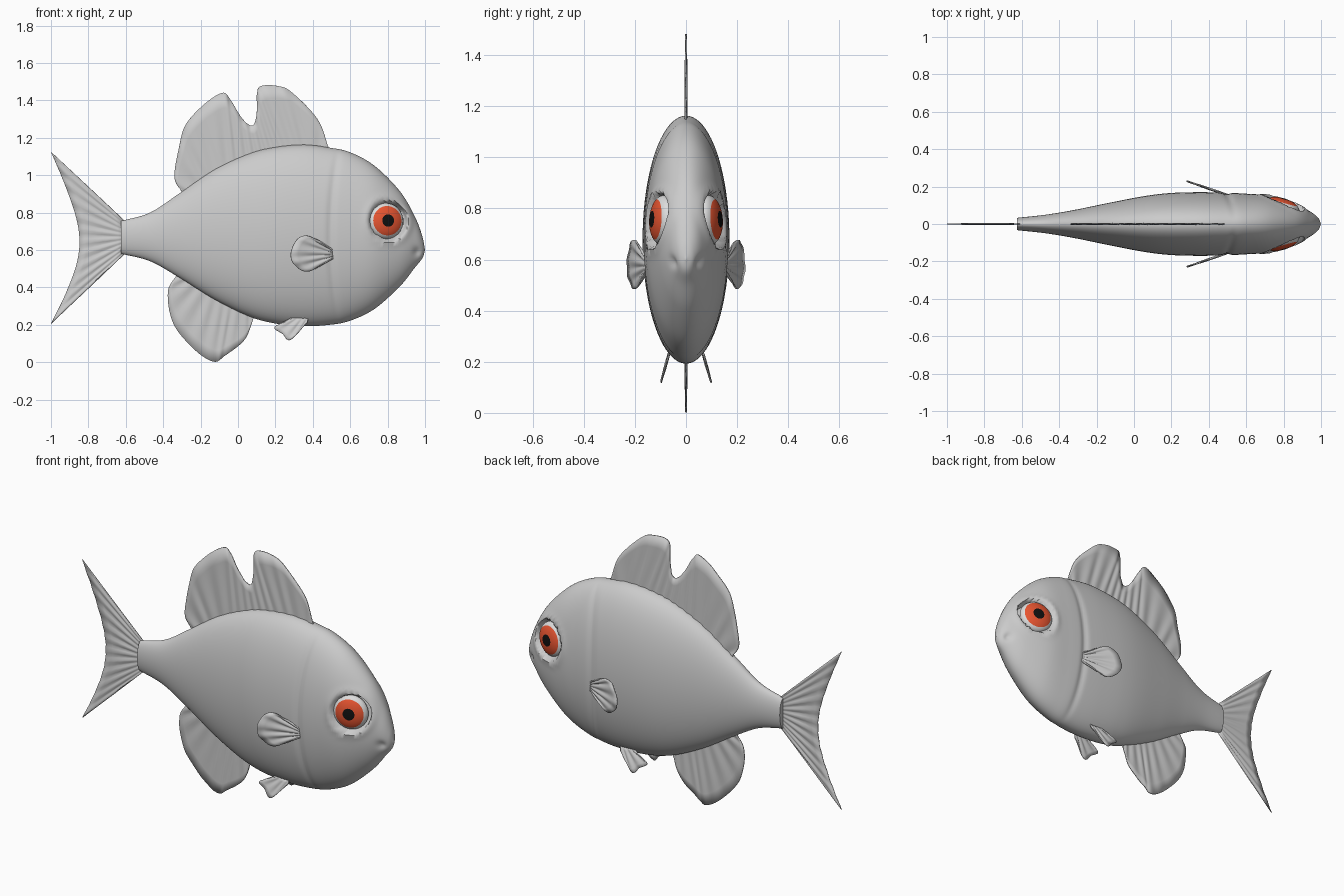
import bpy, bmesh, math
from mathutils import Vector, Matrix

if "Cube" in bpy.data.objects:
    bpy.data.objects.remove(bpy.data.objects["Cube"])


def material(name, r, g, b):
    m = bpy.data.materials.new(name)
    m.use_nodes = True
    m.diffuse_color = (r, g, b, 1)
    m.node_tree.nodes["Principled BSDF"].inputs["Base Color"].default_value = (r, g, b, 1)
    return m


GREY = material("body grey", 0.6, 0.6, 0.6)
WHITE = material("eye white", 0.72, 0.72, 0.72)
RED = material("iris red", 0.8, 0.09, 0.03)
BLACK = material("pupil black", 0.005, 0.005, 0.005)


def finish(name, bm, mats, angle=60):
    bmesh.ops.recalc_face_normals(bm, faces=bm.faces)
    me = bpy.data.meshes.new(name)
    bm.to_mesh(me)
    bm.free()
    for m in mats:
        me.materials.append(m)
    ob = bpy.data.objects.new(name, me)
    bpy.context.collection.objects.link(ob)
    bpy.ops.object.select_all(action='DESELECT')
    ob.select_set(True)
    bpy.context.view_layer.objects.active = ob
    bpy.ops.object.shade_smooth_by_angle(angle=math.radians(angle))
    return ob


def spline(points, steps):
    """Smooth curve through points of any dimension."""
    p = [Vector(q) for q in points]
    p = [p[0] * 2 - p[1]] + p + [p[-1] * 2 - p[-2]]
    out = []
    for a, b, c, d in zip(p, p[1:], p[2:], p[3:]):
        for i in range(steps):
            t = i / steps
            out.append((b * 2 + (c - a) * t + (a * 2 - b * 5 + c * 4 - d) * t ** 2
                        + (b * 3 - a - c * 3 + d) * t ** 3) * 0.5)
    return out + [p[-2]]


def skin(bm, rows, closed):
    n = len(rows[0])
    for lo, hi in zip(rows, rows[1:]):
        for j in range(n if closed else n - 1):
            k = (j + 1) % n
            bm.faces.new((lo[j], lo[k], hi[k], hi[j]))


def smoothstep(a, b, v):
    t = min(1, max(0, (v - a) / (b - a)))
    return t * t * (3 - 2 * t)


# Body: rings of x, top, bottom, half width
EYE = Vector((0.803, 0.755))
PROFILE = [(-0.625, 0.755, 0.58, 0.033), (-0.47, 0.80, 0.54, 0.05),
           (-0.31, 0.905, 0.45, 0.077), (-0.125, 1.03, 0.335, 0.115),
           (0.06, 1.115, 0.245, 0.15), (0.2, 1.15, 0.207, 0.166),
           (0.355, 1.163, 0.193, 0.17), (0.49, 1.147, 0.2, 0.167),
           (0.6, 1.122, 0.222, 0.162), (0.73, 1.05, 0.285, 0.15),
           (0.865, 0.915, 0.405, 0.108), (0.945, 0.78, 0.505, 0.065),
           (0.985, 0.675, 0.555, 0.032), (1.0, 0.6, 0.6, 0)]


def sculpt(x, y, z):
    # Gill groove
    gill = 0.495 + 0.2 * (z - 0.68) ** 2
    y *= 1 - 0.055 * math.exp(-((x - gill) / 0.018) ** 2)
    # Eye sockets with a soft lid around them
    r = (Vector((x, z)) - EYE).length
    push = 0.006 * math.exp(-((r - 0.118) / 0.018) ** 2) - 0.055 * (1 - smoothstep(0.084, 0.108, r))
    # Mouth corners
    push -= 0.012 * math.exp(-((x - 0.955) / 0.02) ** 2 - ((z - 0.59) / 0.022) ** 2)
    size = abs(y)
    return Vector((x, math.copysign(max(size + push * min(1, size / 0.04), 0), y), z))


bm = bmesh.new()
rows = []
SIDES = 80
for x, top, bottom, width in spline(PROFILE, 10):
    row = []
    for j in range(SIDES):
        a = math.tau * j / SIDES
        z = (top + bottom) / 2 + (top - bottom) / 2 * math.cos(a)
        row.append(bm.verts.new(sculpt(x, width * math.sin(a), z)))
    rows.append(row)
skin(bm, rows, True)
bm.faces.new(rows[0])
bmesh.ops.remove_doubles(bm, verts=bm.verts, dist=0.0002)
finish("body", bm, [GREY])


def fin(name, base, edge, depth, rays, ripple, thickness=0.006):
    """Thin rippled sheet spanning from a straight base to a curved edge."""
    outer = spline(edge, 8)
    start, end = Vector(base[0]), Vector(base[1])
    bm = bmesh.new()
    rows = []
    for i in range(7):
        v = i / 6
        row = []
        for j, tip in enumerate(outer):
            u = j / (len(outer) - 1)
            x, z = start.lerp(end, u).lerp(tip, v)
            wave = ripple * math.sin(u * math.tau * rays) * math.sin(math.pi * min(v, 0.85))
            row.append(bm.verts.new((x, depth(x, z) + wave, z)))
        rows.append(row)
    skin(bm, rows, False)
    ob = finish(name, bm, [GREY])
    mod = ob.modifiers.new("thickness", 'SOLIDIFY')
    mod.thickness = thickness
    mod.offset = 0


def middle(x, z):
    return 0


# Fins on the centre line
fin("dorsal_fin", [(-0.27, 0.88), (0.47, 1.1)],
    [(-0.30, 0.91), (-0.34, 0.99), (-0.315, 1.15), (-0.28, 1.27), (-0.18, 1.38),
     (-0.085, 1.44), (-0.045, 1.41), (0.01, 1.32), (0.05, 1.275), (0.083, 1.27),
     (0.1, 1.33), (0.102, 1.44), (0.125, 1.477), (0.205, 1.478), (0.285, 1.445),
     (0.425, 1.30), (0.485, 1.145)], middle, 14, 0.003)
fin("anal_fin", [(-0.28, 0.49), (0.09, 0.29)],
    [(-0.325, 0.47), (-0.375, 0.375), (-0.345, 0.205), (-0.23, 0.065), (-0.13, 0.003),
     (-0.07, 0.035), (0.035, 0.12), (0.085, 0.24)], middle, 9, 0.003)
fin("tail_fin", [(-0.6, 0.75), (-0.6, 0.585)],
    [(-1.0, 1.125), (-0.93, 0.96), (-0.87, 0.79), (-0.848, 0.66), (-0.862, 0.53),
     (-0.92, 0.37), (-1.0, 0.205)], middle, 11, 0.004, 0.004)

# Paired fins and eyes
for side, label in ((-1, "front"), (1, "back")):
    fin(label + "_pectoral_fin", [(0.515, 0.6), (0.515, 0.555)],
        [(0.49, 0.618), (0.375, 0.675), (0.315, 0.655), (0.282, 0.58), (0.303, 0.52),
         (0.375, 0.485), (0.49, 0.55)],
        lambda x, z: side * (0.155 + 0.34 * (0.5 - x)), 6, 0.004)
    fin(label + "_pelvic_fin", [(0.375, 0.235), (0.29, 0.245)],
        [(0.37, 0.212), (0.28, 0.12), (0.238, 0.152), (0.195, 0.187), (0.285, 0.225)],
        lambda x, z: side * (0.07 + 0.28 * (0.22 - z)), 4, 0.003)

    # Flattened eyeball, coloured by distance from its axis
    bm = bmesh.new()
    bmesh.ops.create_uvsphere(bm, u_segments=40, v_segments=36, radius=0.096)
    for f in bm.faces:
        c = f.calc_center_median()
        r = math.hypot(c.x, c.y)
        f.material_index = 0 if c.z < 0 or r > 0.077 else 1 if r > 0.032 else 2
    gaze = Vector((0.28, side * 0.95, 0.06)).to_track_quat('Z', 'Y').to_matrix().to_4x4()
    place = Matrix.Translation((EYE.x - 0.012, side * 0.093, EYE.y))
    bm.transform(place @ gaze @ Matrix.Diagonal((1, 1, 0.47, 1)))
    finish(label + "_eye", bm, [WHITE, RED, BLACK])
